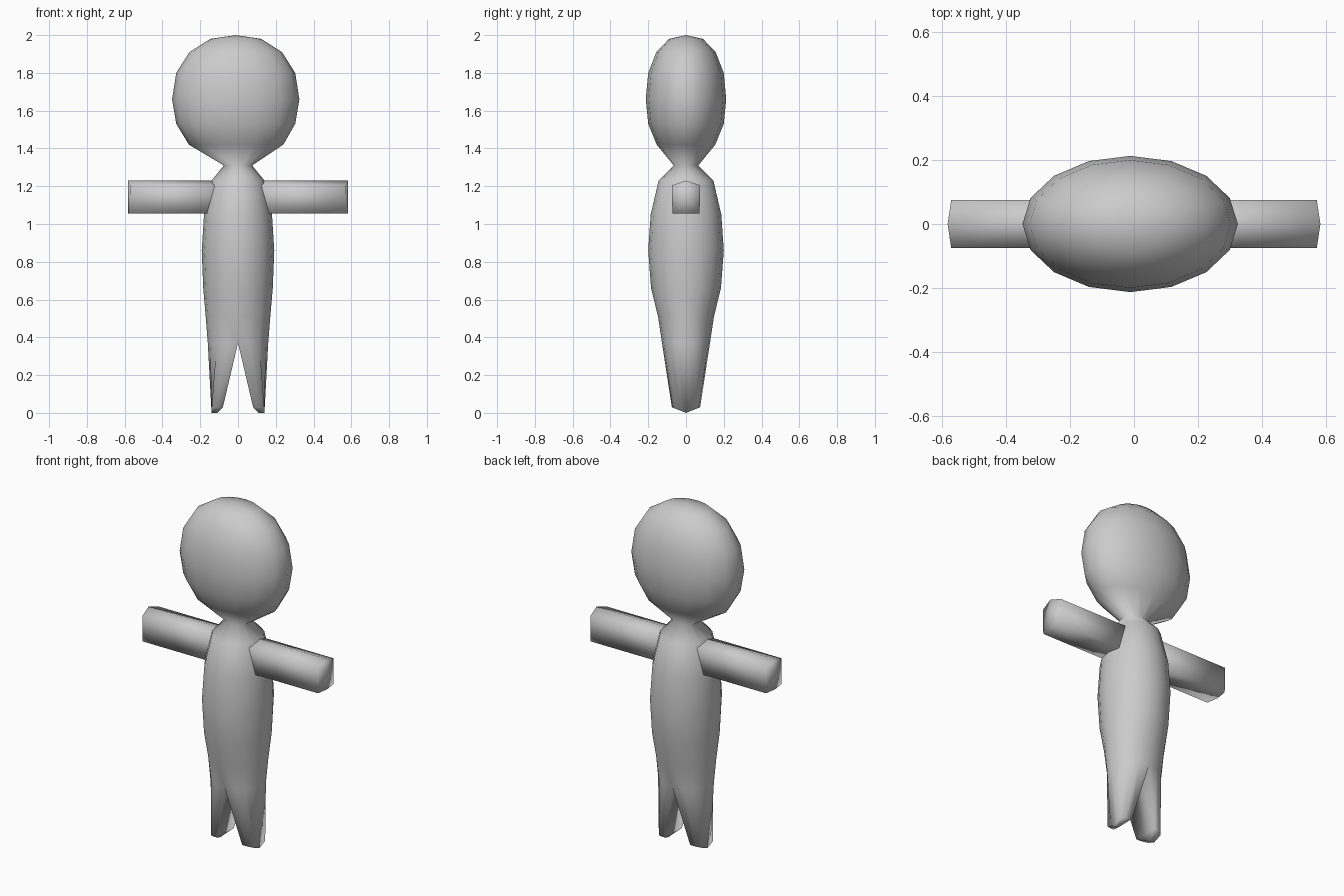
import bpy
import bmesh
from math import sin, cos, pi

cube = bpy.data.objects.get("Cube")
if cube:
    bpy.data.objects.remove(cube)

grey = bpy.data.materials.new("plain grey")
grey.use_nodes = True
grey.diffuse_color = (0.6, 0.6, 0.6, 1)
grey.node_tree.nodes["Principled BSDF"].inputs["Base Color"].default_value = (0.6, 0.6, 0.6, 1)

SIDES = 16
HALF = SIDES // 2


def add_ring(bm, points):
    return [bm.verts.new(p) for p in points]


def bridge(bm, a, b):
    n = len(a)
    for i in range(n):
        j = (i + 1) % n
        bm.faces.new((a[i], a[j], b[j], b[i]))


def fan(bm, ring, tip):
    v = bm.verts.new(tip)
    for i in range(len(ring)):
        bm.faces.new((ring[i], ring[(i + 1) % len(ring)], v))


def finish(bm, name):
    bmesh.ops.remove_doubles(bm, verts=bm.verts, dist=0.0005)
    bmesh.ops.recalc_face_normals(bm, faces=bm.faces)
    mesh = bpy.data.meshes.new(name)
    bm.to_mesh(mesh)
    bm.free()
    mesh.materials.append(grey)
    mesh.shade_smooth()
    obj = bpy.data.objects.new(name, mesh)
    bpy.context.collection.objects.link(obj)


# Head, neck and torso: elliptical rings as (z, x radius, y radius, x centre)
profile = [
    (1.98, 0.135, 0.09, -0.012), (1.91, 0.245, 0.157, -0.012),
    (1.80, 0.315, 0.2, -0.012), (1.66, 0.337, 0.213, -0.012),
    (1.53, 0.315, 0.2, -0.012), (1.42, 0.25, 0.155, -0.01),
    (1.31, 0.075, 0.065, 0), (1.23, 0.14, 0.145, 0),
    (1.05, 0.18, 0.187, 0), (0.86, 0.192, 0.2, 0),
    (0.66, 0.184, 0.185, 0), (0.51, 0.171, 0.148, 0),
    (0.37, 0.16, 0.127, 0),
]
bm = bmesh.new()
rings = []
for z, rx, ry, cx in profile:
    turns = [2 * pi * i / SIDES for i in range(SIDES)]
    rings.append(add_ring(bm, [(cx + rx * sin(a), -ry * cos(a), z) for a in turns]))
for upper, lower in zip(rings, rings[1:]):
    bridge(bm, upper, lower)
fan(bm, rings[0], (-0.012, 0, 2))

# Legs: each half of the last ring tapers to a foot, leaving a V between them
_, hip_x, hip_y, _ = profile[-1]
for side in (-1, 1):
    hip, foot = [], []
    for i in range(HALF + 1):
        a = pi * i / HALF
        hip.append((side * hip_x * sin(a), -hip_y * cos(a), 0.37))
        # Squarer outline at the foot, with the sole dipping at its middle
        out = min(1, 1.6 * sin(a))
        y = -0.075 * cos(a)
        foot.append((side * (0.08 + 0.06 * out), y, 0.4 * abs(y)))
    hip_ring, foot_ring = add_ring(bm, hip), add_ring(bm, foot)
    bridge(bm, hip_ring, foot_ring)
    fan(bm, foot_ring, (side * 0.11, 0, 0))
finish(bm, "head_and_body")

# Arms: flat underneath, low ridge on top, slightly pointed hand end
section = [(-0.072, 1.055), (0, 1.055), (0.072, 1.055),
           (0.075, 1.205), (0, 1.23), (-0.075, 1.205)]
for side, name in ((-1, "right_arm"), (1, "left_arm")):
    bm = bmesh.new()
    root = add_ring(bm, [(side * 0.06, y, z) for y, z in section])
    hand = add_ring(bm, [(side * (0.583 - 0.15 * abs(y)), y, z) for y, z in section])
    bridge(bm, root, hand)
    bm.faces.new(root)
    fan(bm, hand, (side * 0.583, 0, 1.14))
    finish(bm, name)
